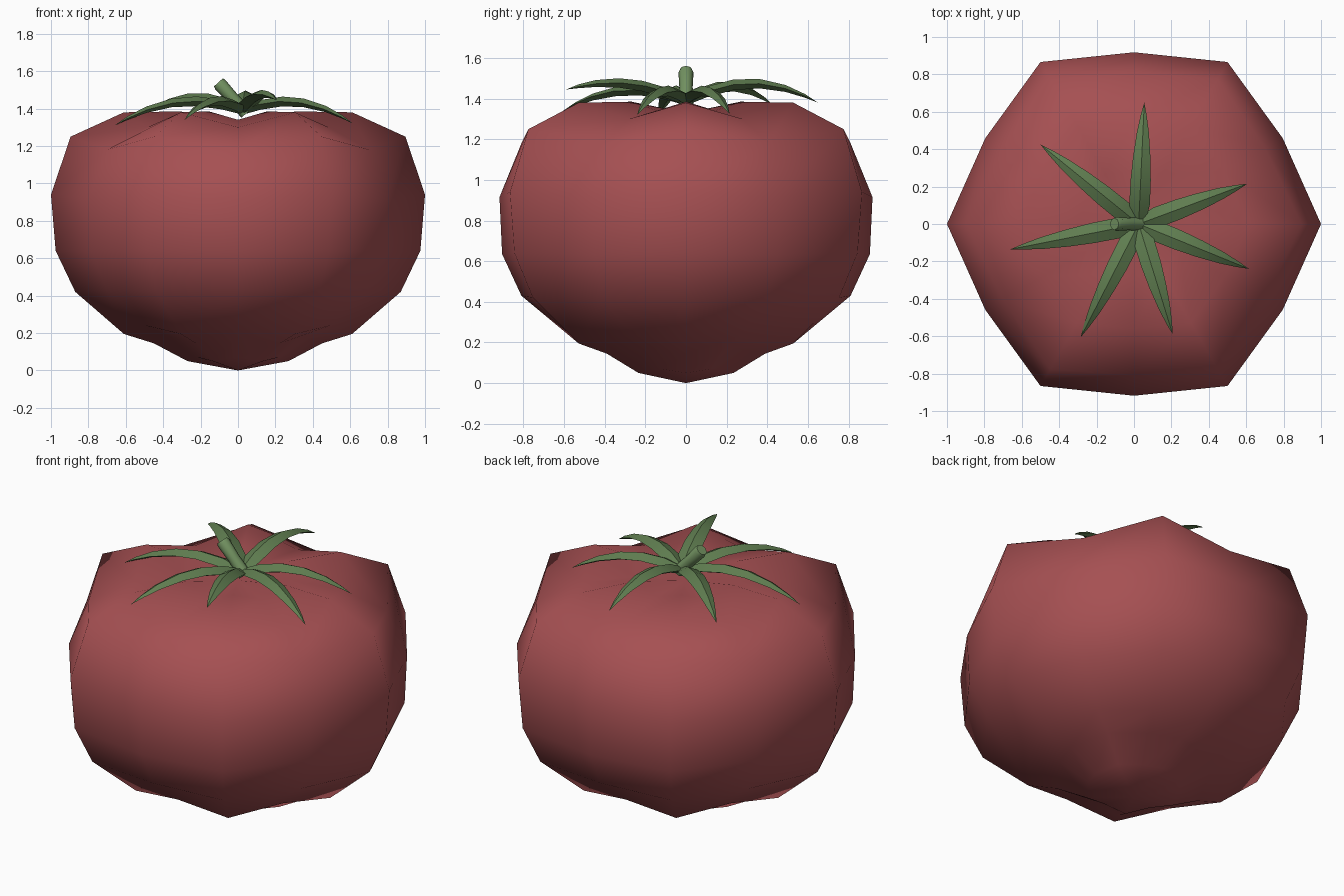
import bpy, bmesh, math
from mathutils import Vector

if "Cube" in bpy.data.objects:
    bpy.data.objects.remove(bpy.data.objects["Cube"])


def material(name, rgb):
    m = bpy.data.materials.new(name)
    m.diffuse_color = (*rgb, 1)
    m.use_nodes = True
    m.node_tree.nodes["Principled BSDF"].inputs["Base Color"].default_value = m.diffuse_color
    return m


red = material("tomato_red", (0.38, 0.08, 0.085))
green = material("leaf_green", (0.115, 0.205, 0.08))
light_green = material("stem_green", (0.17, 0.29, 0.12))


def loft(name, rings, mat, start=None, end=None, angle=180):
    """Skin a list of closed rings; ends become a pole point or a flat cap."""
    bm = bmesh.new()
    loops = [[bm.verts.new(p) for p in ring] for ring in rings]
    n = len(loops[0])
    for a, b in zip(loops, loops[1:]):
        for i in range(n):
            j = (i + 1) % n
            bm.faces.new((a[i], a[j], b[j], b[i]))
    for loop, pole in ((loops[0], start), (loops[-1], end)):
        if pole is None:
            bm.faces.new(loop)
        else:
            v = bm.verts.new(pole)
            for i in range(n):
                bm.faces.new((loop[i], loop[(i + 1) % n], v))
    bmesh.ops.recalc_face_normals(bm, faces=bm.faces)
    me = bpy.data.meshes.new(name)
    bm.to_mesh(me)
    bm.free()
    me.materials.append(mat)
    ob = bpy.data.objects.new(name, me)
    bpy.context.collection.objects.link(ob)
    bpy.ops.object.select_all(action='DESELECT')
    ob.select_set(True)
    bpy.context.view_layer.objects.active = ob
    if angle == 180:
        bpy.ops.object.shade_smooth()
    else:
        bpy.ops.object.shade_smooth_by_angle(angle=math.radians(angle))
    return ob


# Tomato body: six lobes alternating with six valleys
# (lobe radius, lobe z, valley radius, valley z)
profile = [
    (0.27, 0.05, 0.25, 0.07), (0.45, 0.145, 0.41, 0.18),
    (0.61, 0.195, 0.57, 0.24), (0.87, 0.42, 0.81, 0.43),
    (0.975, 0.64, 0.905, 0.635), (1.0, 0.94, 0.918, 0.915),
    (0.895, 1.25, 0.81, 1.18), (0.61, 1.38, 0.56, 1.30),
    (0.31, 1.385, 0.28, 1.34),
]
rings = []
for rl, zl, rv, zv in profile:
    ring = []
    for i in range(12):
        r, z = (rl, zl) if i % 2 == 0 else (rv, zv)
        a = math.radians(30 * i)
        ring.append((r * math.cos(a), r * math.sin(a), z))
    rings.append(ring)
loft("tomato_body", rings, red, start=(0, 0, 0), end=(0, 0, 1.33))

# Calyx leaves: (tip x, tip y, tip z, mid z)
leaves = [
    (0.055, 0.65, 1.38, 1.475), (0.605, 0.215, 1.325, 1.435),
    (0.615, -0.24, 1.32, 1.435), (0.207, -0.59, 1.445, 1.475),
    (-0.285, -0.605, 1.34, 1.44), (-0.66, -0.135, 1.31, 1.435),
    (-0.50, 0.425, 1.37, 1.46),
]
# (position along leaf, half width, half thickness)
stations = [(0, 0.035, 0.02), (0.15, 0.055, 0.026), (0.35, 0.054, 0.026),
            (0.55, 0.046, 0.023), (0.75, 0.032, 0.017), (0.9, 0.015, 0.009)]
hub = Vector((0.025, 0, 0))
for k, (tx, ty, tz, mz) in enumerate(leaves):
    tip = Vector((tx, ty, 0))
    out = (tip - hub).normalized()
    side = Vector((-out.y, out.x, 0))
    base = hub + out * 0.01
    rings = []
    for t, w, h in stations:
        z = (1.39 * (1 - t) * (1 - 2 * t) + mz * 4 * t * (1 - t)
             + tz * t * (2 * t - 1))
        c = base.lerp(tip, t) + Vector((0, 0, z))
        up = Vector((0, 0, h))
        rings.append([c + side * w, c + up, c - side * w, c - up])
    loft(f"leaf_{k + 1}", rings, green, end=(tx, ty, tz), angle=40)

# Stem: short tilted stub
p0, p1 = Vector((0.045, 0, 1.375)), Vector((-0.105, 0, 1.54))
axis = (p1 - p0).normalized()
u = Vector((0, 1, 0))
v = axis.cross(u)
rings = []
for t, r in ((0, 0.036), (0.5, 0.033), (0.93, 0.037), (1, 0.032)):
    c = p0.lerp(p1, t)
    rings.append([c + (u * math.cos(a) + v * math.sin(a)) * r
                  for a in (math.tau * i / 8 for i in range(8))])
loft("stem", rings, light_green, angle=50)
